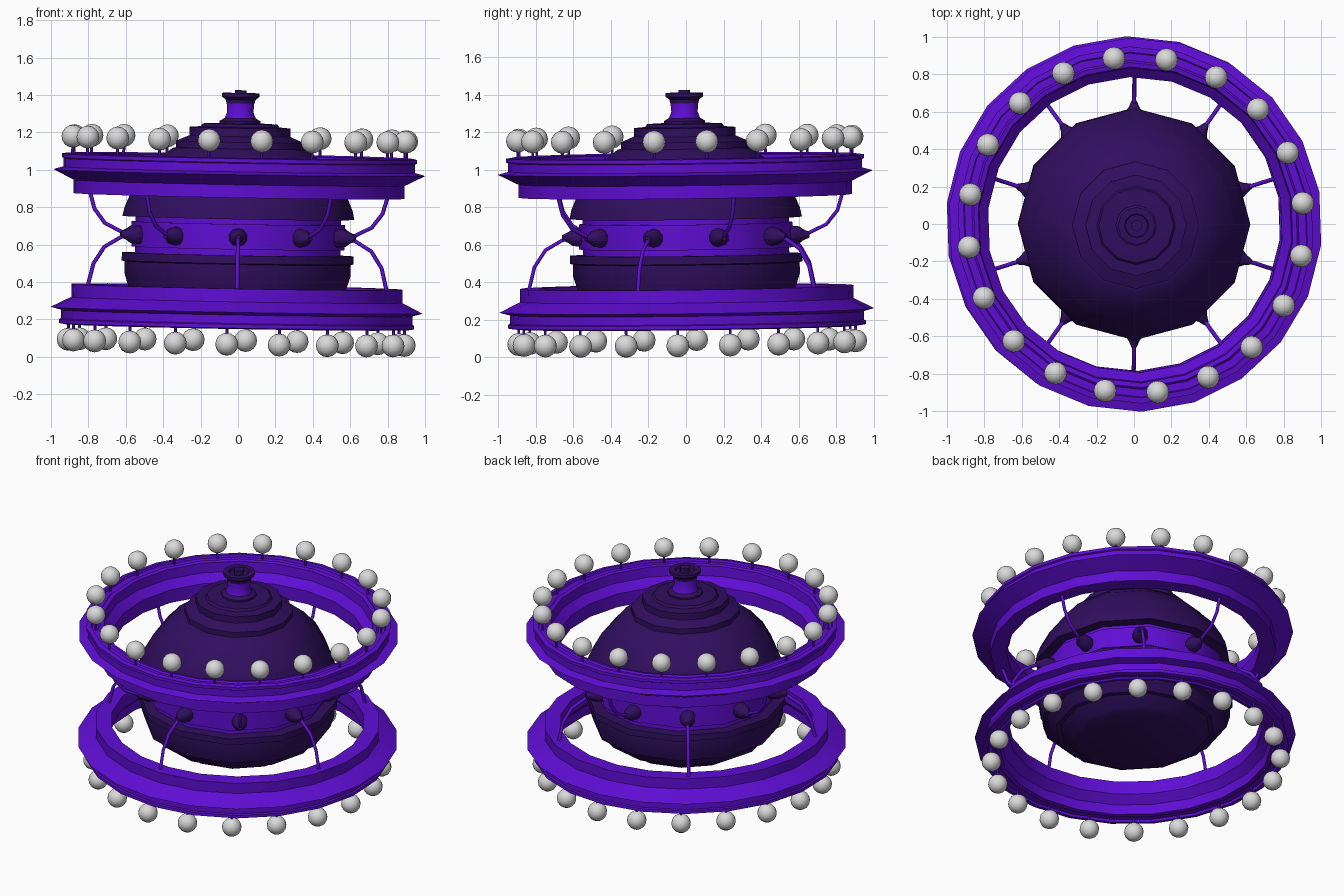
import bpy, bmesh
from math import sin, cos, pi, radians
from mathutils import Matrix, Vector

if "Cube" in bpy.data.objects:
    bpy.data.objects.remove(bpy.data.objects["Cube"])

MID = 0.617  # height of the mirror plane
TILT = (Matrix.Translation((0, 0, MID)) @ Matrix.Rotation(0.018, 4, 'Y')
        @ Matrix.Rotation(0.012, 4, 'X') @ Matrix.Translation((0, 0, -MID)))


def material(name, colour):
    m = bpy.data.materials.new(name)
    m.use_nodes = True
    m.diffuse_color = (*colour, 1)
    bsdf = m.node_tree.nodes["Principled BSDF"]
    bsdf.inputs["Base Color"].default_value = (*colour, 1)
    bsdf.inputs["Roughness"].default_value = 0.6
    return m


PURPLE = material("bright_purple", (0.115, 0.004, 0.66))
DARK = material("dark_purple", (0.03, 0.0045, 0.115))
WHITE = material("bulb_white", (0.7, 0.7, 0.7))


def finish(name, bm, mat, place=Matrix()):
    """Turn a bmesh into a smooth object with sharp edges, leaned with the whole model."""
    bmesh.ops.recalc_face_normals(bm, faces=bm.faces)
    mesh = bpy.data.meshes.new(name)
    bm.to_mesh(mesh)
    bm.free()
    mesh.materials.append(mat)
    ob = bpy.data.objects.new(name, mesh)
    bpy.context.collection.objects.link(ob)
    ob.matrix_world = TILT @ place
    bpy.ops.object.select_all(action='DESELECT')
    ob.select_set(True)
    bpy.context.view_layer.objects.active = ob
    bpy.ops.object.shade_smooth_by_angle(angle=radians(32))
    return ob


def lathe(name, profile, sides, mat, closed=False, phase=0, place=Matrix()):
    """Spin (radius, height) points; open profiles get flat caps."""
    bm = bmesh.new()
    loops = []
    for r, z in profile:
        angles = [phase + 2 * pi * i / sides for i in range(sides)]
        loops.append([bm.verts.new((r * cos(a), r * sin(a), z)) for a in angles])
    pairs = list(zip(loops, loops[1:]))
    if closed:
        pairs.append((loops[-1], loops[0]))
    else:
        bm.faces.new(loops[0])
        bm.faces.new(loops[-1])
    for a, b in pairs:
        for i in range(sides):
            j = (i + 1) % sides
            bm.faces.new((a[i], a[j], b[j], b[i]))
    return finish(name, bm, mat, place)


# Central globe: lower bowl, belt, stepped dome
lathe("lower_bowl", [(.37, .22), (.40, .235), (.47, .29), (.50, .29), (.55, .35),
                     (.58, .36), (.605, .44), (.605, .50), (.62, .505),
                     (.62, .548), (.54, .548)], 12, DARK)
lathe("belt", [(.55, .54), (.55, .58), (.57, .58), (.57, .715), (.55, .715),
               (.55, .75)], 12, PURPLE)
lathe("dome", [(.54, .742), (.62, .742), (.61, .79), (.585, .85), (.535, .94),
               (.53, .95), (.465, 1.02), (.45, 1.04), (.41, 1.07), (.36, 1.11),
               (.34, 1.115), (.34, 1.15), (.27, 1.18), (.27, 1.225), (.21, 1.23),
               (.20, 1.245), (.1, 1.25)], 12, DARK)

# Finial
lathe("finial_base", [(.11, 1.23), (.11, 1.26), (.085, 1.275), (.07, 1.28)], 12, DARK)
lathe("finial_neck", [(.085, 1.27), (.07, 1.31), (.075, 1.37)], 12, PURPLE)
lathe("finial_cap", [(.075, 1.355), (.08, 1.375), (.1, 1.39), (.1, 1.41), (.065, 1.41),
                     (.06, 1.395), (.03, 1.395), (.03, 1.425)], 12, DARK)

# Two mirrored rings
ring = [(1.0, .985), (.945, 1.0), (.945, 1.045), (.955, 1.05), (.955, 1.07), (.925, 1.075),
        (.92, 1.06), (.88, 1.06), (.87, 1.07), (.845, 1.065), (.84, 1.0),
        (.79, .95), (.79, .86), (.89, .86), (.89, .93)]
phase = radians(92)
lathe("upper_ring", ring, 22, PURPLE, True, phase)
lathe("lower_ring", [(r, 2 * MID - z) for r, z in ring], 22, PURPLE, True, phase)

# Bulbs on short stems
for level, base, height, offset in (("upper", 1.05, 1.165, 7.5), ("lower", .18, .077, 14.8)):
    for i in range(20):
        a = radians(offset + 18 * i)
        spot = Matrix.Translation((.9 * cos(a), .9 * sin(a), 0))
        lathe(f"{level}_stem_{i + 1}", [(.008, min(base, height)), (.008, max(base, height))],
              6, PURPLE, place=spot)
        bm = bmesh.new()
        bmesh.ops.create_uvsphere(bm, u_segments=16, v_segments=8, radius=.061)
        bulb = finish(f"{level}_bulb_{i + 1}", bm, WHITE,
                      spot @ Matrix.Translation((0, 0, height)))
        bulb.data.polygons.foreach_set("use_smooth", [True] * len(bulb.data.polygons))

# Ten sockets around the belt, with arms bending alternately down and up
for i in range(10):
    spin = Matrix.Rotation(radians(-90 + 36 * i), 4, 'Z')
    outward = (spin @ Matrix.Translation((0, 0, .645)) @ Matrix.Rotation(pi / 2, 4, 'Y'))
    lathe(f"socket_{i + 1}", [(.045, .50), (.05, .56), (.045, .605), (.03, .625),
                              (.014, .66)], 10, DARK, place=outward)
    side = 1 if i % 2 else -1
    path = [(.60, 0), (.66, .012), (.75, .055), (.81, .13), (.84, .23)]
    curve = bpy.data.curves.new(f"arm_{i + 1}", 'CURVE')
    curve.dimensions = '3D'
    curve.bevel_depth = .011
    curve.bevel_resolution = 1
    curve.use_fill_caps = True
    line = curve.splines.new('POLY')
    line.points.add(len(path) - 1)
    for point, (r, dz) in zip(line.points, path):
        point.co = (r, 0, .645 + side * dz * (1 if side > 0 else 1.2), 1)
    curve.materials.append(PURPLE)
    arm = bpy.data.objects.new(f"arm_{i + 1}", curve)
    bpy.context.collection.objects.link(arm)
    arm.matrix_world = TILT @ spin
